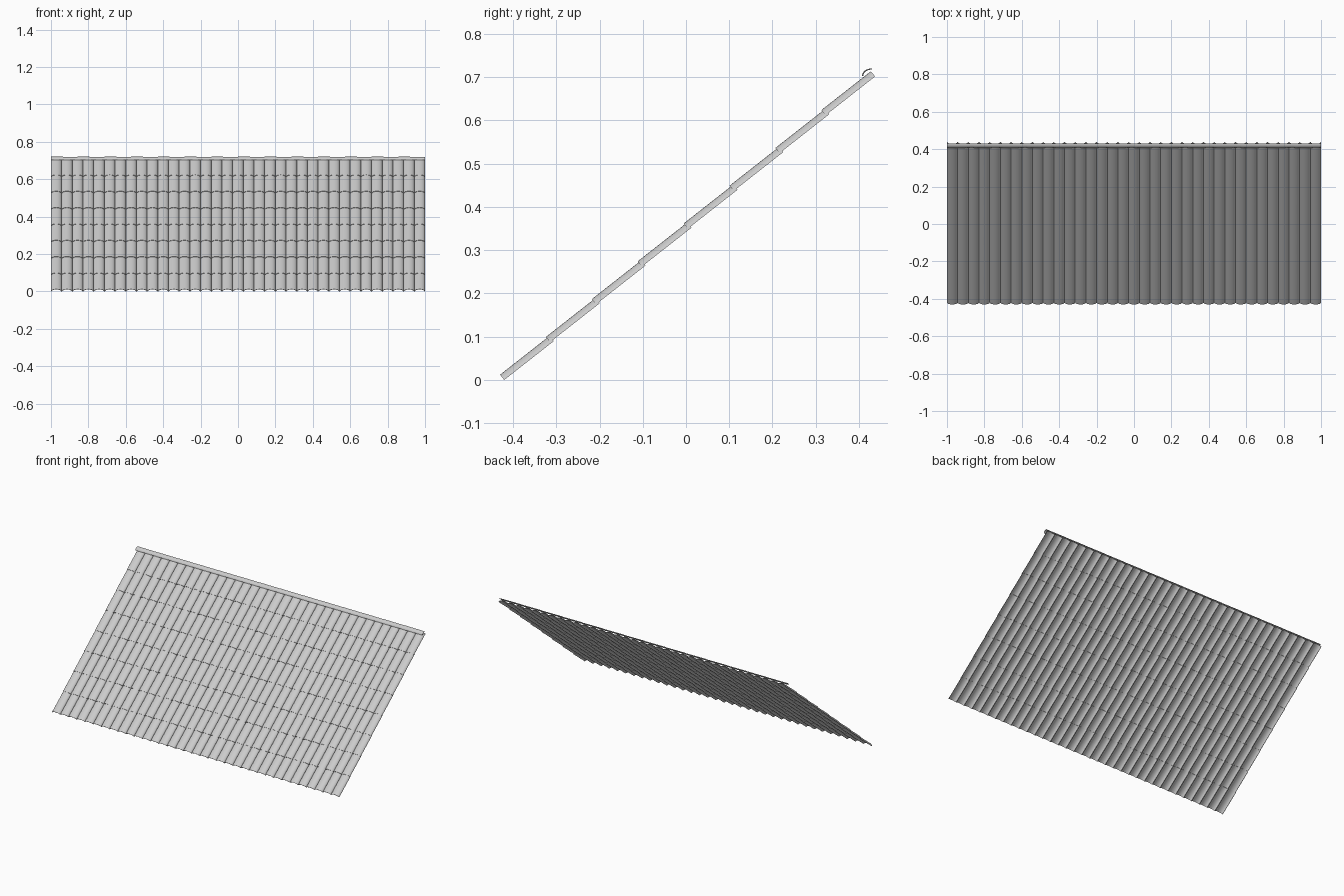
import bpy, bmesh
from math import sin, cos, pi, atan2
from mathutils import Vector, Matrix

cube = bpy.data.objects.get("Cube")
if cube:
    bpy.data.objects.remove(cube, do_unlink=True)

COLUMNS, ROWS, CAPS = 35, 8, 14
PITCH = 2 / COLUMNS
SLOPE = atan2(0.70, 0.85)
STEP = 1.1 / ROWS            # distance between rows along the slope
OVERLAP, LIFT = 0.008, 0.0035
RISE, THICK = 0.0155, 0.002

clay = bpy.data.materials.new("grey_clay")
clay.use_nodes = True
GREY = (0.6, 0.6, 0.6, 1)
clay.diffuse_color = GREY
clay.node_tree.nodes["Principled BSDF"].inputs["Base Color"].default_value = GREY


def loft(name, front, back):
    """Solid between two matching closed outlines."""
    bm = bmesh.new()
    a = [bm.verts.new(p) for p in front]
    b = [bm.verts.new(p) for p in back]
    n = len(a)
    for i in range(n):
        j = (i + 1) % n
        bm.faces.new((a[i], a[j], b[j], b[i]))
    # end faces as quads between the outer and inner curves
    for ring in (a, b):
        for i in range(n // 2 - 1):
            bm.faces.new((ring[i], ring[i + 1], ring[n - 2 - i], ring[n - 1 - i]))
    bmesh.ops.recalc_face_normals(bm, faces=bm.faces)
    mesh = bpy.data.meshes.new(name)
    bm.to_mesh(mesh)
    bm.free()
    mesh.materials.append(clay)
    ob = bpy.data.objects.new(name, mesh)
    bpy.context.collection.objects.link(ob)
    bpy.ops.object.select_all(action="DESELECT")
    ob.select_set(True)
    bpy.context.view_layer.objects.active = ob
    bpy.ops.object.shade_smooth_by_angle(angle=pi / 5)
    return ob


def repeat(ob, count, offset):
    mod = ob.modifiers.new("repeat", "ARRAY")
    mod.count = count
    mod.use_relative_offset = False
    mod.use_constant_offset = True
    mod.constant_offset_displace = offset


# Barrel tile: a shallow arch with a thin wall, repeated over the slope
def arch(s, base):
    steps = 12
    outer = []
    for i in range(steps + 1):
        a = pi * i / steps
        outer.append(Vector((-cos(a) * PITCH / 2, s, base + RISE * sin(a))))
    inner = [Vector((p.x * 0.93, s, max(base, p.z - THICK))) for p in reversed(outer)]
    return outer + inner


tiles = loft("roof_tiles", arch(0, LIFT), arch(STEP + OVERLAP, 0))
repeat(tiles, COLUMNS, (PITCH, 0, 0))
repeat(tiles, ROWS, (0, STEP, 0))
tiles.matrix_world = (Matrix.Translation((-1 + PITCH / 2, -0.418, -LIFT * cos(SLOPE)))
                      @ Matrix.Rotation(SLOPE, 4, "X"))

# Ridge caps: quarter-round shells, slightly flared at one end to show joints
def quarter(x, flare):
    outer, inner = [], []
    for i in range(9):
        a = pi / 2 * i / 8
        for line, shrink in ((outer, 0), (inner, 0.002)):
            line.append(Vector((x, 0.43 - (0.022 + flare - shrink) * cos(a),
                                0.703 + (0.0165 + flare - shrink) * sin(a))))
    return outer + inner[::-1]


WIDTH = 2 / CAPS
caps = loft("ridge_caps", quarter(-1, 0.001), quarter(-1 + WIDTH, 0))
repeat(caps, CAPS, (WIDTH, 0, 0))
